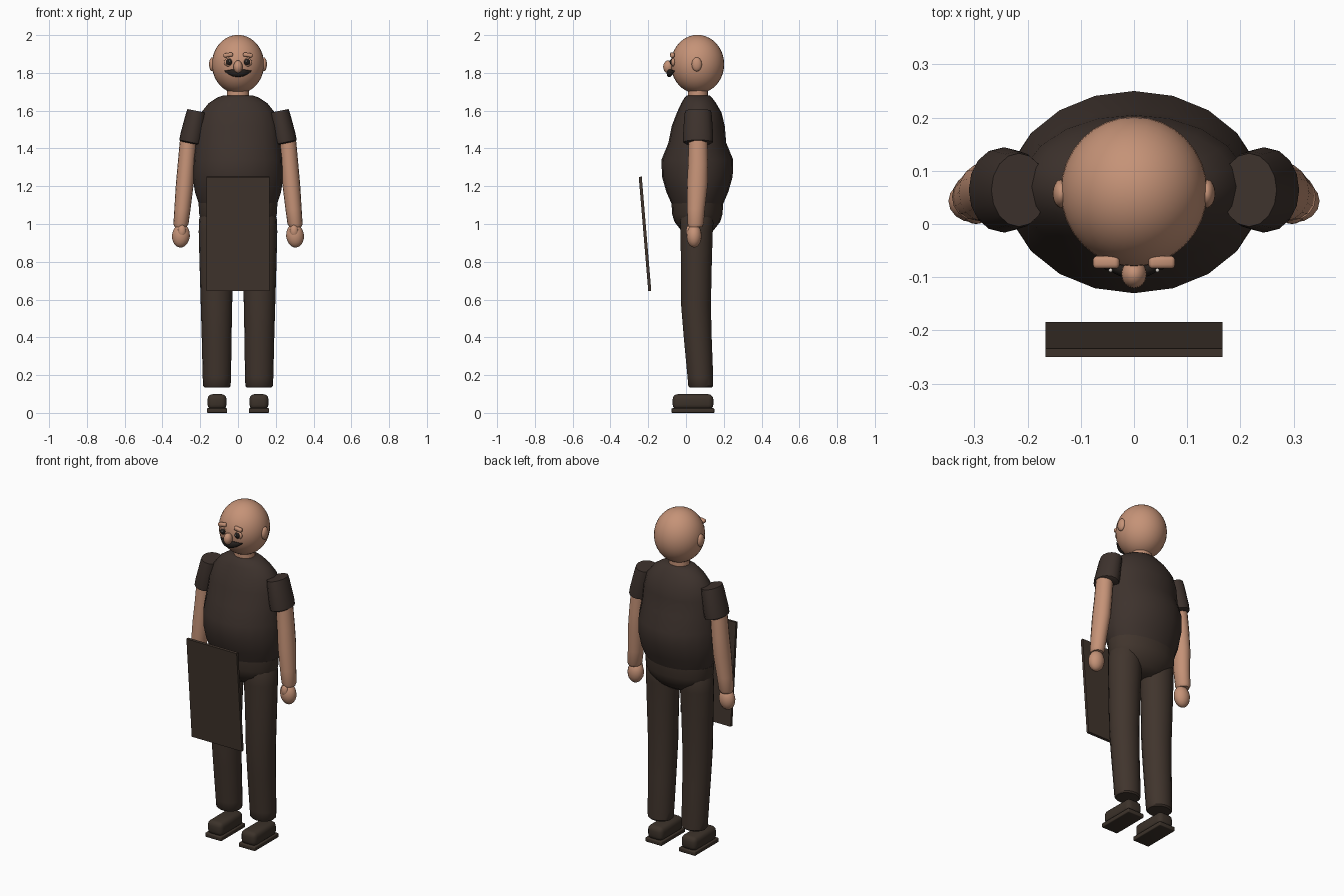
import bpy, bmesh, math
from mathutils import Matrix, Vector

if "Cube" in bpy.data.objects:
    bpy.data.objects.remove(bpy.data.objects["Cube"])


def material(name, rgb):
    m = bpy.data.materials.new(name)
    m.diffuse_color = (*rgb, 1)
    m.use_nodes = True
    m.node_tree.nodes["Principled BSDF"].inputs["Base Color"].default_value = m.diffuse_color
    return m


SKIN = material("skin", (0.56, 0.29, 0.185))
SHIRT = material("dark shirt", (0.047, 0.032, 0.026))
TROUSER = material("dark trousers", (0.052, 0.035, 0.026))
SHOE = material("dark shoe", (0.045, 0.032, 0.023))
HAIR = material("moustache black", (0.018, 0.014, 0.012))
WHITE = material("eye glint", (0.75, 0.7, 0.65))


def finish(name, bm, mat, angle=40):
    bmesh.ops.recalc_face_normals(bm, faces=bm.faces)
    me = bpy.data.meshes.new(name)
    bm.to_mesh(me)
    bm.free()
    ob = bpy.data.objects.new(name, me)
    bpy.context.collection.objects.link(ob)
    me.materials.append(mat)
    if angle:
        bpy.ops.object.select_all(action='DESELECT')
        ob.select_set(True)
        bpy.context.view_layer.objects.active = ob
        bpy.ops.object.shade_smooth_by_angle(angle=math.radians(angle))
    return ob


def loft(name, rings, mat, n=20, xf=None, angle=40):
    """Skin elliptical rings given as (cx, cy, z, rx, ry) and cap both ends."""
    bm = bmesh.new()
    loops = []
    for cx, cy, z, rx, ry in rings:
        loops.append([bm.verts.new((cx + rx * math.cos(i * math.tau / n),
                                    cy + ry * math.sin(i * math.tau / n), z)) for i in range(n)])
    for a, b in zip(loops, loops[1:]):
        for i in range(n):
            bm.faces.new((a[i], a[(i + 1) % n], b[(i + 1) % n], b[i]))
    bm.faces.new(loops[0])
    bm.faces.new(loops[-1])
    if xf:
        bmesh.ops.transform(bm, matrix=xf, verts=bm.verts)
    return finish(name, bm, mat, angle)


def ball(name, c, r, mat, u=16, v=10, tilt=0):
    bm = bmesh.new()
    bmesh.ops.create_uvsphere(bm, u_segments=u, v_segments=v, radius=1)
    bmesh.ops.transform(bm, verts=bm.verts, matrix=Matrix.Translation(c)
                        @ Matrix.Rotation(tilt, 4, 'Y') @ Matrix.Diagonal((*r, 1)))
    return finish(name, bm, mat, 60)


def box(name, c, size, mat, bevel=0, rot=None, angle=40):
    bm = bmesh.new()
    bmesh.ops.create_cube(bm, size=1)
    bmesh.ops.transform(bm, verts=bm.verts, matrix=Matrix.Diagonal((*size, 1)))
    if bevel:
        bmesh.ops.bevel(bm, geom=bm.edges[:], offset=bevel, segments=3, profile=0.5, affect='EDGES')
    bmesh.ops.transform(bm, verts=bm.verts,
                        matrix=Matrix.Translation(c) @ (rot or Matrix.Identity(4)))
    return finish(name, bm, mat, angle)


# Torso with a round belly, hips and neck
loft("torso", [(0, .06, 1.07, .19, .125), (0, .06, 1.11, .208, .138), (0, .06, 1.17, .228, .164),
               (0, .06, 1.25, .24, .187), (0, .06, 1.34, .238, .19), (0, .06, 1.43, .226, .153),
               (0, .065, 1.52, .216, .14), (0, .07, 1.59, .195, .118), (0, .067, 1.64, .155, .092),
               (0, .065, 1.67, .11, .072), (0, .065, 1.68, .08, .06)], SHIRT, angle=50)
loft("hips", [(0, .06, .94, .08, .05), (0, .06, .965, .14, .085), (0, .06, 1.01, .19, .12),
              (0, .06, 1.05, .205, .133), (0, .06, 1.11, .209, .137)], TROUSER, angle=60)
loft("neck", [(0, .063, 1.64, .06, .053), (0, .063, 1.74, .057, .053)], SKIN)

# Head and centre features
ball("head", (0, .061, 1.846), (.138, .141, .155), SKIN, 32, 20)
ball("nose", (0, -.094, 1.832), (.024, .027, .034), SKIN)

# Drooping moustache tapering to both tips
bm = bmesh.new()
loops = []
for k in range(13):
    t = k / 6 - 1
    thick = max(.003, .021 * (1 - abs(t) ** 2.4))
    c = Vector((.071 * t, -.088 + .026 * t * t, 1.798 + .012 * t * t))
    loops.append([bm.verts.new(c + Vector((0, .72 * thick * math.cos(a * math.tau / 10),
                                           thick * math.sin(a * math.tau / 10)))) for a in range(10)])
for a, b in zip(loops, loops[1:]):
    for i in range(10):
        bm.faces.new((a[i], a[(i + 1) % 10], b[(i + 1) % 10], b[i]))
bm.faces.new(loops[0])
bm.faces.new(loops[-1])
finish("moustache", bm, HAIR, 60)

for s, side in ((-1, "left"), (1, "right")):
    # Ears, eyes and brows
    ball(side + "_ear", (s * .137, .057, 1.845), (.016, .027, .037), SKIN)
    ball(side + "_eye_socket", (s * .05, -.067, 1.856), (.025, .012, .022), SKIN)
    ball(side + "_eye", (s * .048, -.073, 1.857), (.017, .013, .017), HAIR)
    ball(side + "_eye_glint", (s * .044, -.087, 1.862), (.004, .004, .004), WHITE, 8, 6)
    box(side + "_brow", (s * .052, -.072, 1.895), (.05, .024, .022), SKIN, .008,
        Matrix.Rotation(s * .15, 4, 'Y'))

    # Short sleeve, flared downward and leaning out
    lean = Matrix.Translation((s * .233, .064, 1.515)) @ Matrix.Rotation(-s * .2, 4, 'Y')
    loft(side + "_sleeve", [(0, 0, -.09, .052, .068), (0, 0, -.084, .062, .079),
                            (0, 0, -.05, .063, .08), (0, 0, .06, .056, .073),
                            (0, 0, .085, .053, .069)], SHIRT, 16, lean)

    # Bare arm, hand and thumb
    loft(side + "_arm", [(s * .304, .05, .985, .032, .036), (s * .302, .051, 1.0, .04, .043),
                         (s * .294, .053, 1.08, .043, .047), (s * .282, .06, 1.21, .047, .055),
                         (s * .273, .064, 1.32, .046, .053), (s * .262, .064, 1.45, .045, .05)],
         SKIN, 16)
    ball(side + "_hand", (s * .302, .043, .938), (.047, .04, .063), SKIN, tilt=-s * .1)
    ball(side + "_thumb", (s * .297, .018, .962), (.022, .018, .034), SKIN)

    # Trouser leg with a rounded hem
    loft(side + "_leg", [(s * .112, .078, .135, .066, .059), (s * .112, .078, .143, .073, .067),
                         (s * .112, .076, .19, .075, .069), (s * .113, .062, .40, .079, .075),
                         (s * .114, .053, .57, .083, .08), (s * .114, .055, .80, .09, .083),
                         (s * .112, .056, .96, .096, .087), (s * .11, .058, 1.03, .095, .09),
                         (s * .108, .058, 1.07, .08, .075)], TROUSER, 18)

    # Shoe upper on a flat sole
    box(side + "_shoe", (s * .111, .037, .058), (.1, .215, .082), SHOE, .026)
    box(side + "_sole", (s * .111, .037, .0125), (.108, .226, .025), SHOE, .005)

# Leaning panel held out in front
box("front_panel", (0, -.217, .948), (.332, .016, .606), TROUSER, 0,
    Matrix.Rotation(math.atan2(.05, .6), 4, 'X'), 0)
